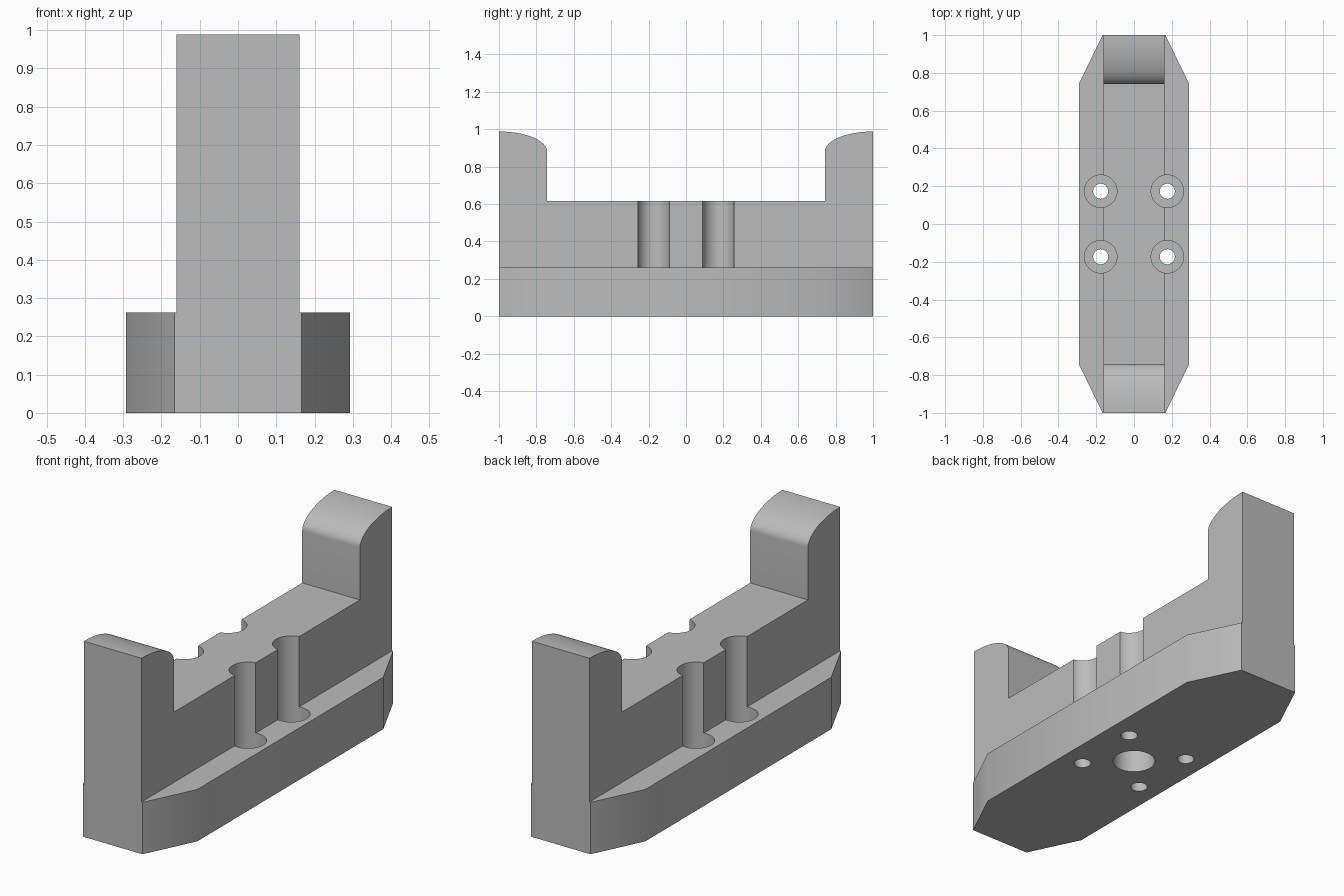
import bpy
import bmesh
from math import sin, cos, pi, radians

cube = bpy.data.objects.get("Cube")
if cube:
    bpy.data.objects.remove(cube, do_unlink=True)

grey = bpy.data.materials.new("plain grey")
grey.use_nodes = True
colour = (0.5, 0.5, 0.5, 1)
grey.diffuse_color = colour
grey.node_tree.nodes["Principled BSDF"].inputs["Base Color"].default_value = colour


def prism(name, outline, offset):
    """Extrude a closed outline of 3D points along offset."""
    bm = bmesh.new()
    face = bm.faces.new([bm.verts.new(p) for p in outline])
    result = bmesh.ops.extrude_face_region(bm, geom=[face])
    verts = [g for g in result["geom"] if isinstance(g, bmesh.types.BMVert)]
    bmesh.ops.translate(bm, verts=verts, vec=offset)
    bmesh.ops.recalc_face_normals(bm, faces=bm.faces)
    mesh = bpy.data.meshes.new(name)
    bm.to_mesh(mesh)
    bm.free()
    mesh.materials.append(grey)
    obj = bpy.data.objects.new(name, mesh)
    bpy.context.collection.objects.link(obj)
    return obj


def cylinder(name, x, y, radius, bottom, top, sides=48):
    ring = [(x + radius * cos(2 * pi * i / sides),
             y + radius * sin(2 * pi * i / sides), bottom) for i in range(sides)]
    return prism(name, ring, (0, 0, top - bottom))


def boolean(target, tool, operation):
    """Apply a boolean and discard the helper."""
    mod = target.modifiers.new(operation, "BOOLEAN")
    mod.object, mod.operation, mod.solver = tool, operation, "EXACT"
    bpy.context.view_layer.objects.active = target
    bpy.ops.object.modifier_apply(modifier=mod.name)
    bpy.data.objects.remove(tool, do_unlink=True)


# Main dimensions
flange_x, nose_x, web_x = 0.292, 0.1665, 0.161
shoulder_y, flange_z, floor_z = 0.742, 0.262, 0.617
curve_z, top_z = 0.88, 0.988

# Base plate with chamfered corners
base = [(flange_x, -shoulder_y), (flange_x, shoulder_y), (nose_x, 1), (-nose_x, 1),
        (-flange_x, shoulder_y), (-flange_x, -shoulder_y), (-nose_x, -1), (nose_x, -1)]
bracket = prism("bracket", [(x, y, 0) for x, y in base], (0, 0, flange_z))

# Upright web with a rounded arm at each end
steps = 20
arm = [(1 - (1 - shoulder_y) * sin(a), curve_z + (top_z - curve_z) * cos(a))
       for a in (i * pi / 2 / steps for i in range(steps + 1))]
half = [(1, 0.1)] + arm + [(shoulder_y, floor_z)]
outline = half + [(-y, z) for y, z in reversed(half)]
web = prism("web", [(-web_x, y, z) for y, z in outline], (2 * web_x, 0, 0))
boolean(bracket, web, "UNION")

# Four counterbored screw holes
for sx in (-1, 1):
    for sy in (-1, 1):
        x, y = sx * 0.1765, sy * 0.1735
        boolean(bracket, cylinder("counterbore", x, y, 0.086, 0.1, 0.8), "DIFFERENCE")
        boolean(bracket, cylinder("screw_hole", x, y, 0.04, -0.1, 0.3), "DIFFERENCE")

# Blind socket in the underside
boolean(bracket, cylinder("socket", 0, 0, 0.1, -0.1, 0.3), "DIFFERENCE")

# Smooth the curved walls, keep the edges crisp
bpy.ops.object.select_all(action="DESELECT")
bracket.select_set(True)
bpy.context.view_layer.objects.active = bracket
bpy.ops.object.shade_smooth_by_angle(angle=radians(30))
